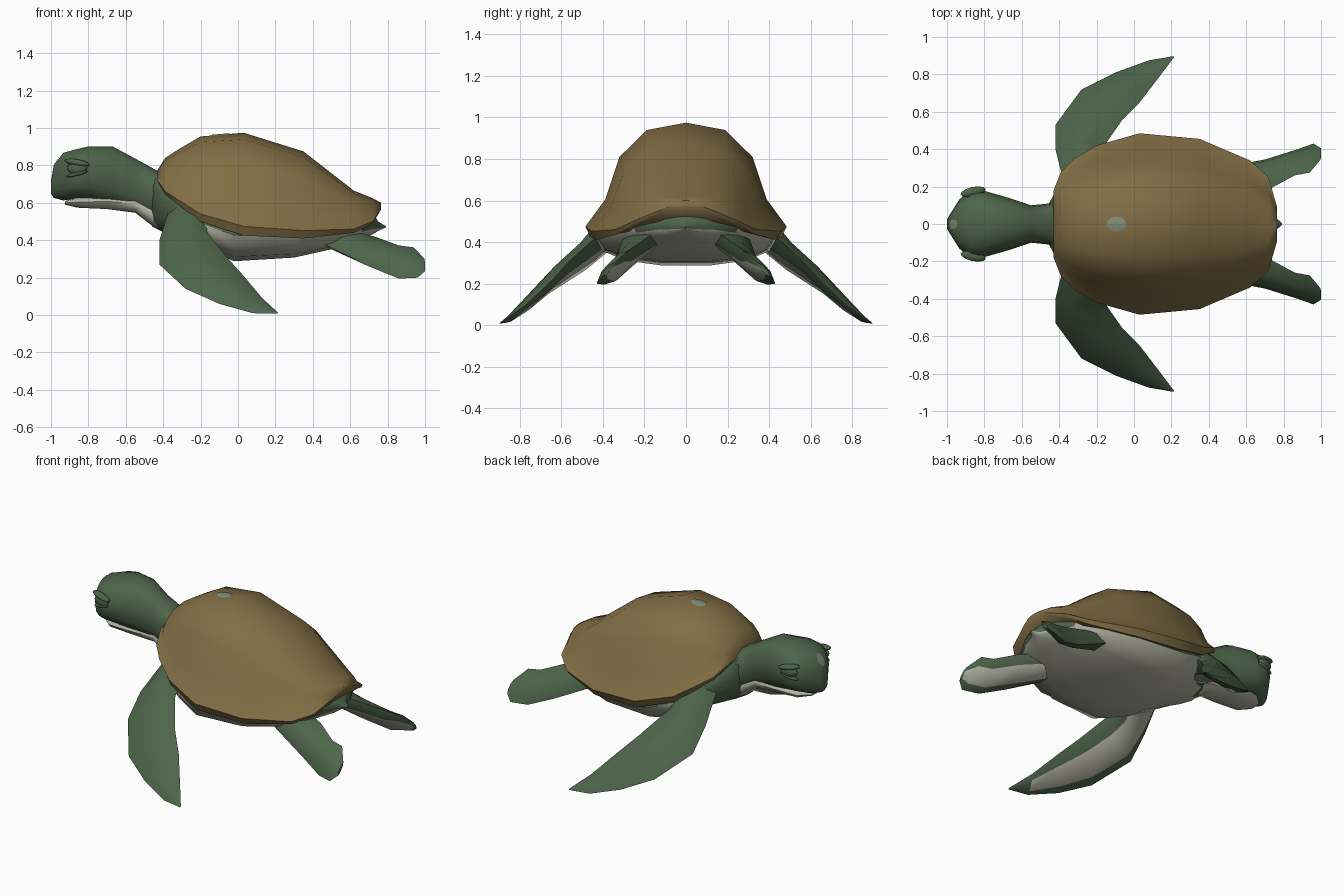
import bpy, bmesh, math
from mathutils import Vector
from mathutils.bvhtree import BVHTree

if "Cube" in bpy.data.objects:
    bpy.data.objects.remove(bpy.data.objects["Cube"])


def material(name, rgb):
    m = bpy.data.materials.new(name)
    m.diffuse_color = (*rgb, 1)
    m.use_nodes = True
    m.node_tree.nodes["Principled BSDF"].inputs["Base Color"].default_value = m.diffuse_color
    return m


GREEN = material("skin green", (0.075, 0.13, 0.068))
CREAM = material("belly cream", (0.46, 0.46, 0.37))
BROWN = material("shell brown", (0.22, 0.155, 0.058))
PALE = material("pale spot", (0.22, 0.27, 0.18))


def finish(name, bm, mats, angle=50):
    me = bpy.data.meshes.new(name)
    bm.to_mesh(me)
    bm.free()
    ob = bpy.data.objects.new(name, me)
    bpy.context.collection.objects.link(ob)
    for m in mats:
        me.materials.append(m)
    bpy.ops.object.select_all(action='DESELECT')
    ob.select_set(True)
    bpy.context.view_layer.objects.active = ob
    bpy.ops.object.shade_smooth_by_angle(angle=math.radians(angle))
    return ob


def loft(name, rings, mats, rule=None, angle=50):
    """Skin closed rings; rule(face, j) picks the material of side j."""
    bm = bmesh.new()
    vs = [[bm.verts.new(p) for p in r] for r in rings]
    n = len(rings[0])
    sides = []
    for a, b in zip(vs, vs[1:]):
        for j in range(n):
            k = (j + 1) % n
            sides.append((bm.faces.new((a[j], a[k], b[k], b[j])), j))
    bm.faces.new(vs[0])
    bm.faces.new(vs[-1])
    bmesh.ops.recalc_face_normals(bm, faces=bm.faces)
    if rule:
        for f, j in sides:
            f.material_index = rule(f, j)
    return finish(name, bm, mats, angle)


def oval(x, w, zb, zt, n=14, power=0.85):
    """Rounded cross-section at x."""
    pts = []
    for i in range(n):
        a = 2 * math.pi * i / n
        c, s = math.cos(a), math.sin(a)
        pts.append((x, w * math.copysign(abs(c) ** power, c),
                    (zb + zt) / 2 + (zt - zb) / 2 * math.copysign(abs(s) ** power, s)))
    return pts


# Shell: arch profile with a flared rim, lofted front to back
ARCH = [(0.39, 0.935), (0.66, 0.70), (0.80, 0.33), (1.0, 0.09), (0.95, 0.0), (0.8, 0.05)]


def arch(x, w, rim, top):
    half = [(y * w, rim + t * (top - rim)) for y, t in ARCH]
    ring = [(0, top)] + half + [(-y, z) for y, z in reversed(half)]
    return [(x, y, z) for y, z in ring]


shell = loft("shell", [arch(*s) for s in [
    (-0.43, 0.18, 0.715, 0.775), (-0.39, 0.28, 0.645, 0.84), (-0.32, 0.35, 0.59, 0.885),
    (-0.20, 0.42, 0.50, 0.955), (0.03, 0.485, 0.425, 0.975), (0.35, 0.455, 0.41, 0.875),
    (0.62, 0.34, 0.44, 0.665), (0.72, 0.25, 0.49, 0.625), (0.765, 0.09, 0.565, 0.60)]], [BROWN])

# Body: belly with a cream underside, ending in the short tail
body = loft("body", [oval(*s) for s in [
    (-0.46, 0.10, 0.47, 0.77), (-0.40, 0.21, 0.44, 0.75), (-0.30, 0.31, 0.40, 0.69),
    (-0.18, 0.39, 0.345, 0.62), (-0.02, 0.44, 0.285, 0.57), (0.30, 0.42, 0.305, 0.53),
    (0.50, 0.36, 0.35, 0.52), (0.66, 0.26, 0.41, 0.55), (0.72, 0.14, 0.43, 0.55),
    (0.75, 0.04, 0.45, 0.50), (0.79, 0.006, 0.468, 0.476)]], [GREEN, CREAM],
    lambda f, j: int(f.normal.z < -0.35 and f.calc_center_median().z < 0.47))

# Head and neck
head = loft("head_and_neck", [oval(*s) for s in [
    (-1.0, 0.025, 0.65, 0.72), (-0.985, 0.05, 0.625, 0.80), (-0.935, 0.13, 0.61, 0.87),
    (-0.87, 0.185, 0.62, 0.888), (-0.80, 0.177, 0.61, 0.905), (-0.67, 0.14, 0.585, 0.905),
    (-0.55, 0.10, 0.56, 0.84), (-0.45, 0.11, 0.50, 0.785), (-0.34, 0.23, 0.46, 0.73)]], [GREEN])

# Lower jaw and throat
loft("jaw_and_throat", [oval(*s, n=10) for s in [
    (-0.925, 0.04, 0.59, 0.61), (-0.86, 0.10, 0.573, 0.635), (-0.70, 0.11, 0.565, 0.65),
    (-0.55, 0.085, 0.545, 0.65), (-0.44, 0.10, 0.46, 0.60), (-0.34, 0.16, 0.43, 0.60)]],
    [CREAM])


# Flippers: flat sections between a leading and a trailing edge
def flipper(name, sections, normal, side, cream_from):
    rings = []
    for lead, trail, t in sections:
        a, b = Vector(lead), Vector(trail)
        up = Vector(normal) * t / 2
        ring = [a, a.lerp(b, 0.28) + up, a.lerp(b, 0.7) + up,
                b, a.lerp(b, 0.75) - up, a.lerp(b, 0.22) - up]
        rings.append([(p.x, p.y * side, p.z) for p in ring])
    loft(name, rings, [GREEN, CREAM],
         lambda f, j: int(j == 4 and cream_from[0] < f.calc_center_median().x < cream_from[1]), 60)


FRONT = [((-0.37, 0.20, 0.56), (-0.10, 0.25, 0.52), 0.20),
         ((-0.42, 0.40, 0.40), (-0.17, 0.40, 0.45), 0.12),
         ((-0.42, 0.53, 0.27), (-0.13, 0.46, 0.40), 0.09),
         ((-0.28, 0.72, 0.14), (-0.06, 0.56, 0.31), 0.07),
         ((-0.10, 0.81, 0.06), (0.03, 0.65, 0.21), 0.055),
         ((0.08, 0.875, 0.01), (0.13, 0.78, 0.09), 0.03),
         ((0.21, 0.897, 0.008), (0.213, 0.89, 0.014), 0.004)]
REAR = [((0.46, 0.30, 0.38), (0.55, 0.12, 0.46), 0.12),
        ((0.70, 0.345, 0.26), (0.73, 0.19, 0.42), 0.09),
        ((0.86, 0.395, 0.195), (0.86, 0.26, 0.372), 0.07),
        ((0.96, 0.43, 0.20), (0.94, 0.275, 0.362), 0.05),
        ((1.0, 0.405, 0.235), (0.998, 0.345, 0.30), 0.02)]
for side, label in ((-1, "right"), (1, "left")):
    flipper("front_flipper_" + label, FRONT, (0, 0.65, 0.76), side, (-0.33, 0.07))
    flipper("rear_flipper_" + label, REAR, (0, 0.78, 0.62), side, (0.5, 1.0))

    # Eye: ball with upper and lower lids
    for part, r, z, tilt in (("eyeball", (0.055, 0.022, 0.033), 0.785, 0),
                             ("upper_eyelid", (0.07, 0.026, 0.018), 0.815, 10),
                             ("lower_eyelid", (0.06, 0.02, 0.012), 0.755, -14)):
        bm = bmesh.new()
        bmesh.ops.create_uvsphere(bm, u_segments=12, v_segments=8, radius=1)
        bmesh.ops.scale(bm, vec=r, verts=bm.verts)
        eye = finish(part + "_" + label, bm, [GREEN])
        eye.location = (-0.86, side * 0.172, z)
        eye.rotation_euler = (0, math.radians(tilt), side * math.radians(12))


# Pale spots: thin discs laid onto the surface below them
def spot(name, target, centre, u, v):
    me = target.data
    tree = BVHTree.FromPolygons([p.co for p in me.vertices], [p.vertices[:] for p in me.polygons])
    u, v, c = Vector(u), Vector(v), Vector(centre)
    bm = bmesh.new()

    def lay(p):
        hit, nor, _, _ = tree.find_nearest(p)
        return bm.verts.new(hit + nor * 0.004)
    rings = [[lay(c + k * (u * math.cos(a * math.pi / 6) + v * math.sin(a * math.pi / 6)))
              for a in range(12)] for k in (0.5, 1.0)]
    mid = lay(c)
    for a in range(12):
        b = (a + 1) % 12
        bm.faces.new((mid, rings[0][a], rings[0][b]))
        bm.faces.new((rings[0][a], rings[1][a], rings[1][b], rings[0][b]))
    bmesh.ops.recalc_face_normals(bm, faces=bm.faces)
    if mid.normal.z < 0:
        bmesh.ops.reverse_faces(bm, faces=bm.faces)
    finish(name, bm, [PALE])


spot("shell_spot", shell, (-0.095, 0, 0.97), (0.052, 0, 0.004), (0, 0.042, 0))
spot("nose_spot", head, (-0.965, 0, 0.825), (0.025, 0, 0.035), (0, 0.028, 0))
